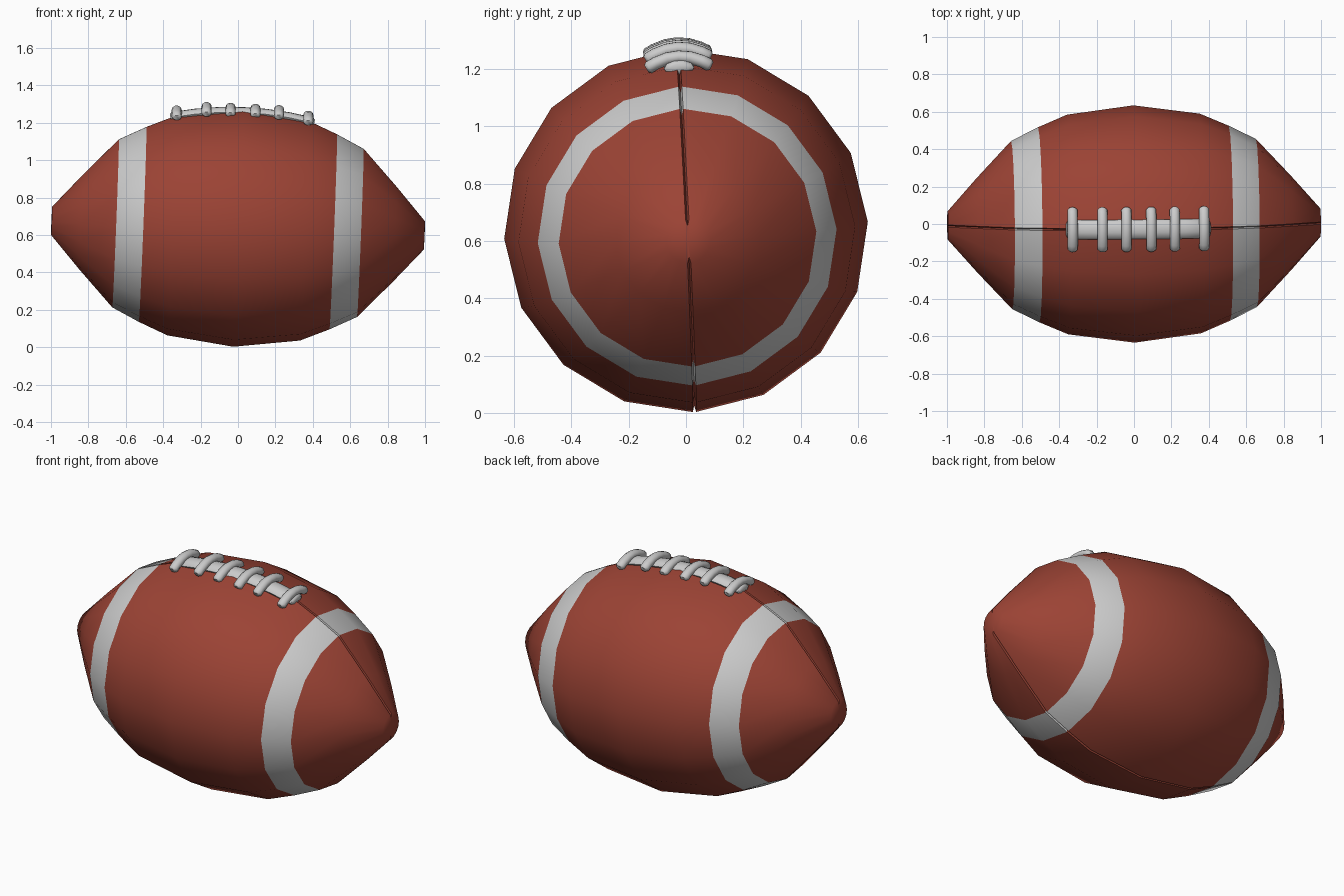
import bpy, bmesh
from math import sin, cos, pi, radians
from mathutils import Vector, Matrix

if "Cube" in bpy.data.objects:
    bpy.data.objects.remove(bpy.data.objects["Cube"])

# Whole ball is slightly rolled, tilted and yawed
POSE = (Matrix.Translation((0, 0, 0.637)) @ Matrix.Rotation(0.008, 4, 'Z')
        @ Matrix.Rotation(0.039, 4, 'Y') @ Matrix.Rotation(0.047, 4, 'X'))


def material(name, color):
    m = bpy.data.materials.new(name)
    m.diffuse_color = color
    m.use_nodes = True
    m.node_tree.nodes["Principled BSDF"].inputs["Base Color"].default_value = m.diffuse_color
    return m


def finish(bm, name, angle, mats=()):
    bmesh.ops.recalc_face_normals(bm, faces=bm.faces)
    bm.transform(POSE)
    me = bpy.data.meshes.new(name)
    bm.to_mesh(me)
    bm.free()
    for m in mats:
        me.materials.append(m)
    ob = bpy.data.objects.new(name, me)
    bpy.context.collection.objects.link(ob)
    bpy.ops.object.select_all(action='DESELECT')
    ob.select_set(True)
    bpy.context.view_layer.objects.active = ob
    bpy.ops.object.shade_smooth_by_angle(angle=radians(angle))
    return ob


def bridge(bm, a, b, mat=0):
    n = len(a)
    for i in range(n):
        f = bm.faces.new((a[i], a[(i + 1) % n], b[(i + 1) % n], b[i]))
        f.material_index = mat


# Ball body: 16-sided spindle with a narrow seam groove top and bottom
half = [(0.355, 0.588), (0.51, 0.522), (0.655, 0.45), (0.84, 0.253), (0.997, 0.076)]
stations = [(-x, r) for x, r in reversed(half)] + [(0, 0.635)] + half
GAP, DEPTH = 0.006, 0.022


def ball_ring(bm, x, r):
    pts = []
    for side in (0, 1):
        s = 1 if side == 0 else -1
        pts.append((x, 0, s * (r - DEPTH)))
        for i in range(9):
            a = side * pi + i * pi / 8
            y = r * sin(a)
            if i in (0, 8):
                y = s * GAP
            pts.append((x, y, r * cos(a)))
    return [bm.verts.new(p) for p in pts]


bm = bmesh.new()
rings = [ball_ring(bm, x, r) for x, r in stations]
for i in range(len(rings) - 1):
    mid = abs(stations[i][0] + stations[i + 1][0]) / 2
    bridge(bm, rings[i], rings[i + 1], 1 if 0.51 < mid < 0.655 else 0)
for ring, x in ((rings[0], -0.999), (rings[-1], 0.999)):
    tip = bm.verts.new((x, 0, 0))
    for i in range(len(ring)):
        bm.faces.new((ring[i], ring[(i + 1) % len(ring)], tip))
finish(bm, "ball_body", 55, (material("leather", (0.33, 0.056, 0.035, 1)),
                             material("stripe", (0.8, 0.8, 0.8, 1))))


# Laces: rounded section swept along a path, with tapered ends
def sweep(bm, path, across, width, thick, sides=10):
    path = [Vector(p) for p in path]
    across = Vector(across)
    first, last = path[0], path[-1]
    d0, d1 = (path[0] - path[1]).normalized(), (path[-1] - path[-2]).normalized()
    path = [first + d0 * 0.01] + path + [last + d1 * 0.01]
    loops = []
    for i, p in enumerate(path):
        t = (path[min(i + 1, len(path) - 1)] - path[max(i - 1, 0)]).normalized()
        up = t.cross(across)
        k = 0.65 if i in (0, len(path) - 1) else 1
        loops.append([bm.verts.new(p + across * (cos(2 * pi * j / sides) * width / 2 * k)
                                   + up * (sin(2 * pi * j / sides) * thick / 2 * k))
                      for j in range(sides)])
    for a, b in zip(loops, loops[1:]):
        bridge(bm, a, b)
    bm.faces.new(loops[0])
    bm.faces.new(loops[-1])


# Long lace running along the seam
bm = bmesh.new()
sweep(bm, [(x, 0, 0.622 - 0.29 * x * x) for x in (-0.375, -0.25, -0.125, 0, 0.125, 0.25, 0.375)],
      (0, 1, 0), 0.105, 0.054)
finish(bm, "long_lace", 50)

# Six arched cross laces
laces = [(-0.352, 0.643), (-0.193, 0.668), (-0.065, 0.669),
         (0.068, 0.669), (0.194, 0.667), (0.352, 0.643)]
for n, (x, top) in enumerate(laces):
    bm = bmesh.new()
    ys = (-0.105, -0.08, -0.04, 0, 0.04, 0.08, 0.105)
    sweep(bm, [(x, y, top - 0.023 - 2.9 * y * y) for y in ys], (1, 0, 0), 0.054, 0.046)
    finish(bm, f"cross_lace_{n + 1}", 50)
